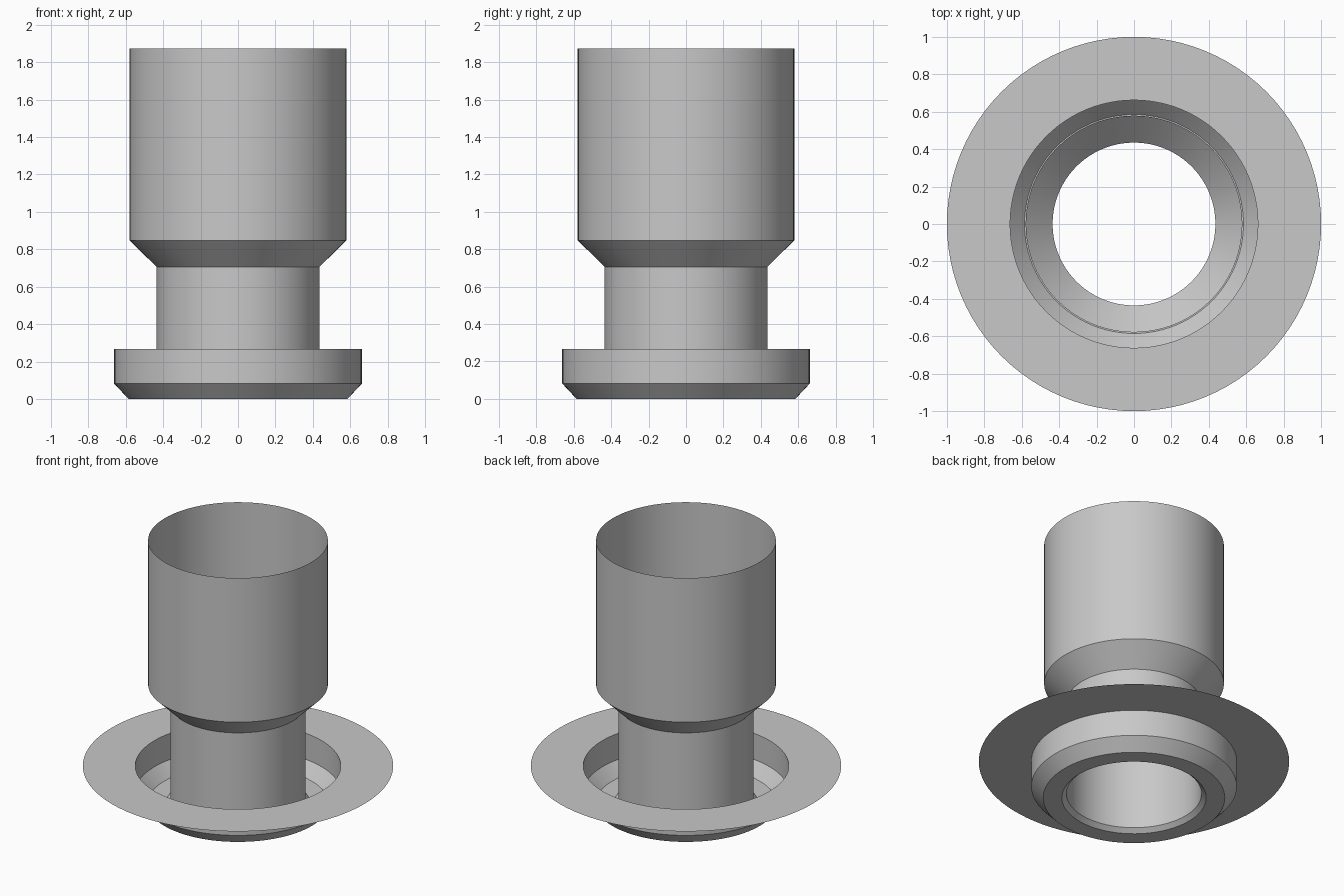
import bpy, bmesh, math

cube = bpy.data.objects.get("Cube")
if cube:
    bpy.data.objects.remove(cube, do_unlink=True)

SEGMENTS = 96

# Single plain grey
grey = bpy.data.materials.new("plain_grey")
grey.use_nodes = True
color = (0.58, 0.58, 0.58, 1)
grey.diffuse_color = color
grey.node_tree.nodes["Principled BSDF"].inputs["Base Color"].default_value = color


def revolve(name, profile):
    """Turn a (radius, height) profile around z into a thin sheet."""
    bm = bmesh.new()
    verts = [bm.verts.new((r, 0, z)) for r, z in profile]
    edges = [bm.edges.new(pair) for pair in zip(verts, verts[1:])]
    bmesh.ops.spin(bm, geom=verts + edges, cent=(0, 0, 0), axis=(0, 0, 1),
                   angle=math.tau, steps=SEGMENTS, use_merge=True)
    bmesh.ops.remove_doubles(bm, verts=bm.verts, dist=0.0001)
    bm.normal_update()
    # Face the sheet outward and upward
    if sum(f.normal.dot((f.calc_center_median().x, f.calc_center_median().y, 0.3))
           for f in bm.faces) < 0:
        bmesh.ops.reverse_faces(bm, faces=bm.faces)
    mesh = bpy.data.meshes.new(name)
    bm.to_mesh(mesh)
    bm.free()
    mesh.materials.append(grey)
    obj = bpy.data.objects.new(name, mesh)
    bpy.context.collection.objects.link(obj)
    bpy.ops.object.select_all(action="DESELECT")
    obj.select_set(True)
    bpy.context.view_layer.objects.active = obj
    bpy.ops.object.shade_smooth_by_angle(angle=math.radians(30))
    return obj


# Flat rim, cup wall, chamfer, base ring and the bevel at the bore
revolve("flanged_cup", [(1.0, 0.268), (0.662, 0.268), (0.662, 0.082),
                        (0.585, 0.0), (0.465, 0.0), (0.435, 0.028)])

# Narrow neck, flare and wide open sleeve
revolve("neck_and_sleeve", [(0.435, 0.028), (0.435, 0.705),
                            (0.579, 0.848), (0.579, 1.872)])
